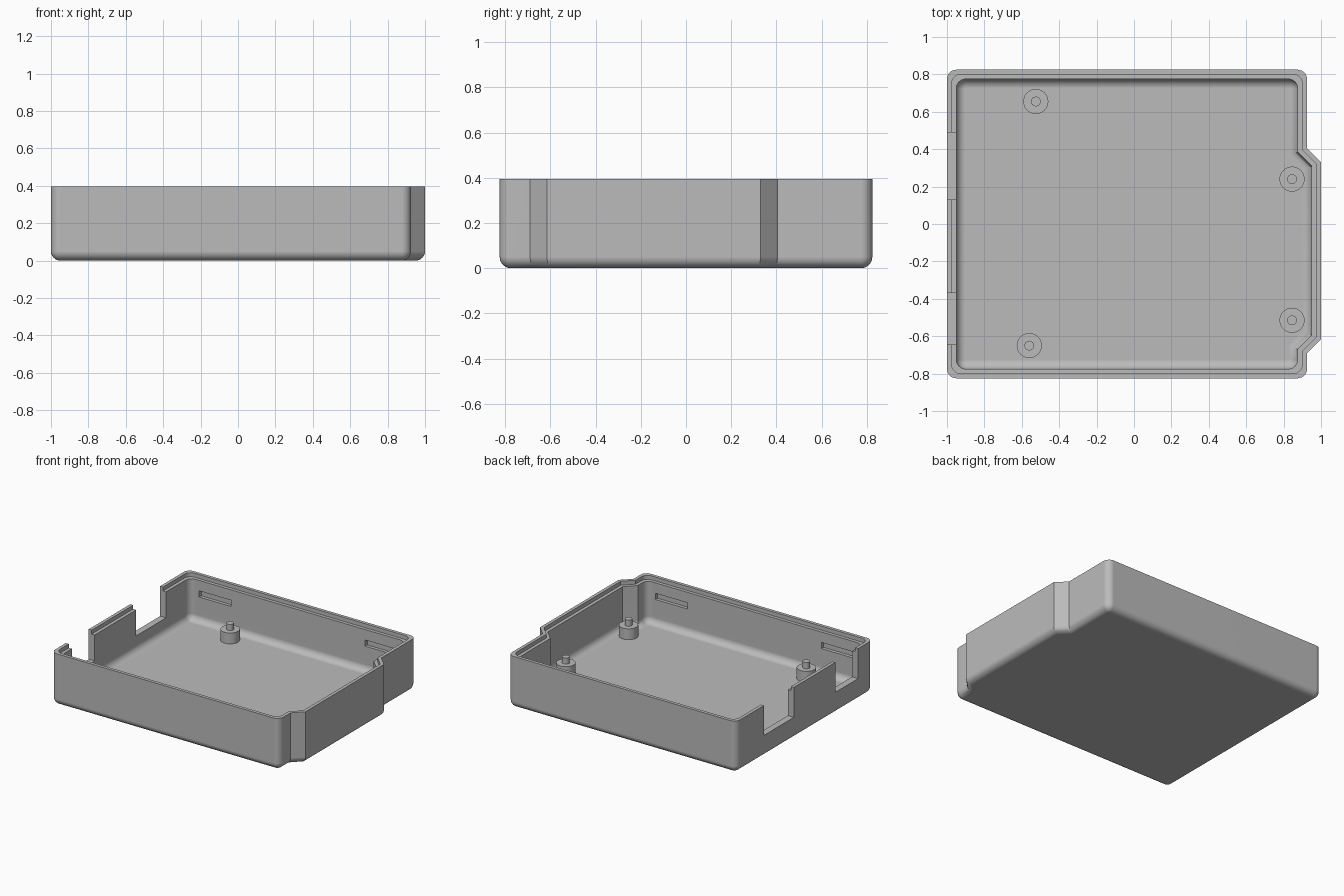
import bpy, bmesh, math
from mathutils import Vector

cube = bpy.data.objects.get("Cube")
if cube:
    bpy.data.objects.remove(cube, do_unlink=True)

HEIGHT, WALL, FLOOR, FILLET = 0.395, 0.05, 0.05, 0.05
STEPS = 6

grey = bpy.data.materials.new("plain grey")
grey.use_nodes = True
colour = (0.5, 0.5, 0.5, 1)
grey.diffuse_color = colour
grey.node_tree.nodes["Principled BSDF"].inputs["Base Color"].default_value = colour

# Plan outline, anticlockwise: (x, y, is the corner rounded)
OUTLINE = [(-1, -0.825, True), (0.925, -0.825, True), (0.925, -0.69, False),
           (1, -0.615, False), (1, 0.33, False), (0.925, 0.405, False),
           (0.925, 0.825, True), (-1, 0.825, True)]


def ring(inset, radius):
    """Outline moved inwards, with its main corners rounded."""
    pts = []
    for i, (x, y, rounded) in enumerate(OUTLINE):
        p = Vector((x, y))
        a = (p - Vector(OUTLINE[i - 1][:2])).normalized()
        b = (Vector(OUTLINE[(i + 1) % len(OUTLINE)][:2]) - p).normalized()
        na, nb = Vector((-a.y, a.x)), Vector((-b.y, b.x))
        p += (na + nb) / (1 + na.dot(nb)) * inset
        if rounded:
            centre = p + (na + nb) * radius
            for k in range(STEPS + 1):
                t = k / STEPS * math.pi / 2
                pts.append(centre - na * radius * math.cos(t) - nb * radius * math.sin(t))
        else:
            pts.append(p)
    return pts


def finish(obj):
    obj.data.materials.clear()
    obj.data.materials.append(grey)
    bpy.ops.object.select_all(action='DESELECT')
    obj.select_set(True)
    bpy.context.view_layer.objects.active = obj
    bpy.ops.object.shade_smooth_by_angle(angle=math.radians(32))


def box(name, low, high):
    low, high = Vector(low), Vector(high)
    bpy.ops.mesh.primitive_cube_add(size=1, location=(low + high) / 2)
    obj = bpy.context.object
    obj.name = name
    obj.scale = high - low
    obj.hide_render = True
    return obj


# Wall section: outer fillet, outer wall, stepped rim, inner wall, inner fillet
section = []
for k in range(STEPS + 1):
    t = k / STEPS * math.pi / 2
    d = FILLET * (1 - math.sin(t))
    section.append((d, max(FILLET - d, 0.004), FILLET * (1 - math.cos(t))))
section += [(0, 0.05, HEIGHT), (0.025, 0.05, HEIGHT),
            (0.025, 0.05, HEIGHT - 0.03), (WALL, 0.05, HEIGHT - 0.03)]
for k in range(STEPS + 1):
    t = k / STEPS * math.pi / 2
    d = FILLET * (1 - math.cos(t))
    section.append((WALL + d, max(0.05 - d, 0.004), FLOOR + FILLET * (1 - math.sin(t))))

# Tray body
bm = bmesh.new()
rings = [[bm.verts.new((p.x, p.y, z)) for p in ring(d, r)] for d, r, z in section]
for lower, upper in zip(rings, rings[1:]):
    for i in range(len(lower)):
        j = (i + 1) % len(lower)
        bm.faces.new((lower[i], lower[j], upper[j], upper[i]))
bm.faces.new(rings[0][::-1])
bm.faces.new(rings[-1])
bmesh.ops.recalc_face_normals(bm, faces=bm.faces)
mesh = bpy.data.meshes.new("tray")
bm.to_mesh(mesh)
bm.free()
tray = bpy.data.objects.new("tray", mesh)
bpy.context.collection.objects.link(tray)

# Two port openings in the side wall, four catch slots in the long walls
cutters = [box("port_cutter", (-1.1, y0, 0.167), (-0.9, y1, 0.6))
           for y0, y1 in ((0.13, 0.49), (-0.645, -0.37))]
for side in (-1, 1):
    for x in (-0.87, 0.53):
        ys = sorted((side * 0.74, side * 0.8))
        cutters.append(box("slot_cutter", (x, ys[0], 0.238), (x + 0.27, ys[1], 0.285)))

bpy.context.view_layer.objects.active = tray
for cutter in cutters:
    cut = tray.modifiers.new("cut", 'BOOLEAN')
    cut.operation = 'DIFFERENCE'
    cut.solver = 'EXACT'
    cut.object = cutter
    bpy.ops.object.modifier_apply(modifier=cut.name)
for cutter in cutters:
    bpy.data.objects.remove(cutter, do_unlink=True)
finish(tray)
weighted = tray.modifiers.new("weighted normals", 'WEIGHTED_NORMAL')
weighted.keep_sharp = True

# Standoffs with locating pins
for x, y in ((-0.525, 0.655), (0.845, 0.24), (0.845, -0.515), (-0.56, -0.65)):
    for name, radius, bottom, top in (("standoff", 0.067, 0.04, 0.133),
                                      ("pin", 0.026, 0.12, 0.18)):
        bpy.ops.mesh.primitive_cylinder_add(vertices=32, radius=radius, depth=top - bottom,
                                            location=(x, y, (top + bottom) / 2))
        bpy.context.object.name = name
        finish(bpy.context.object)
